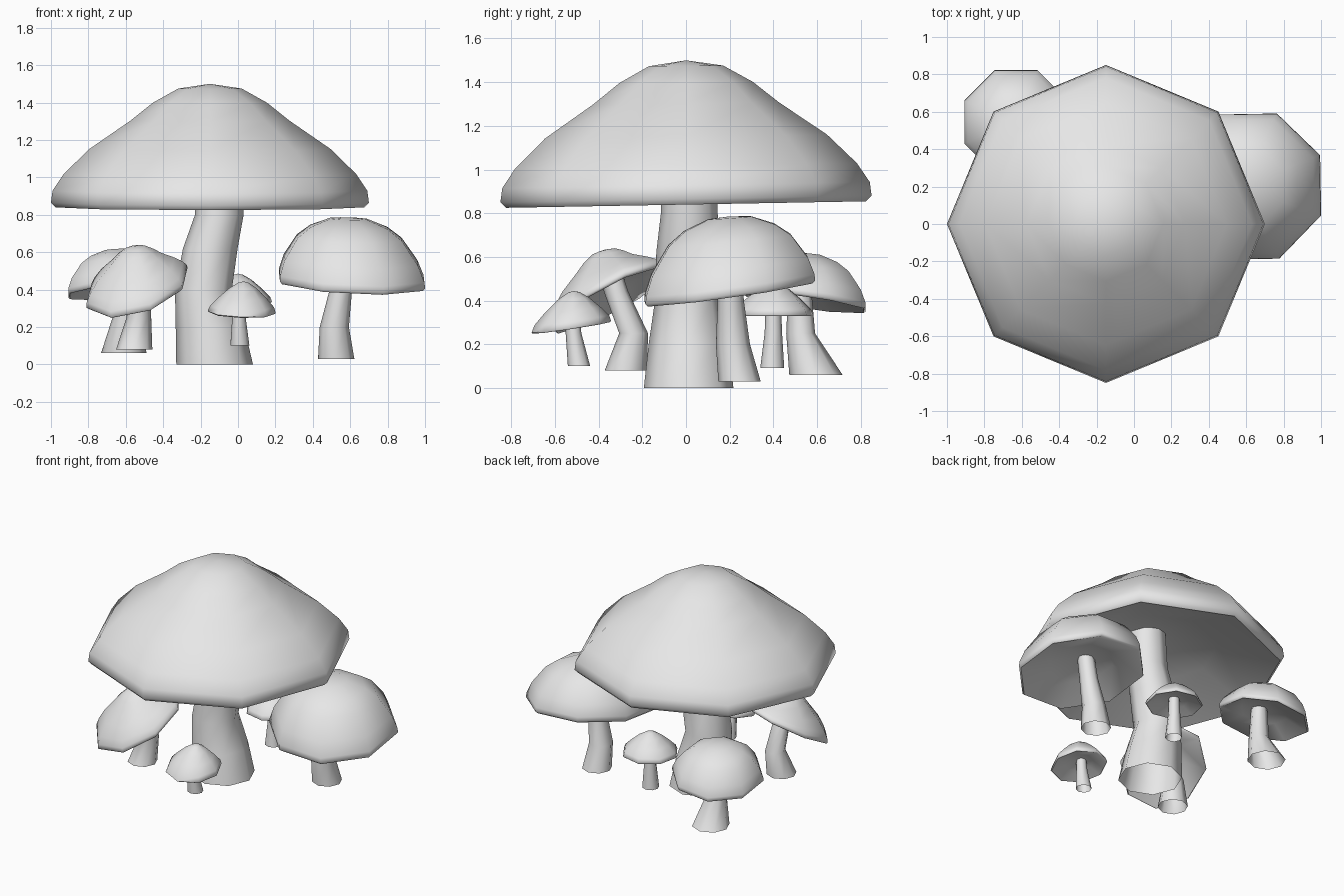
import bpy
import bmesh
from math import sin, cos, pi, radians
from mathutils import Vector

SIDES = 8

# Remove the default cube only
cube = bpy.data.objects.get("Cube")
if cube:
    bpy.data.objects.remove(cube, do_unlink=True)

# Single plain material
grey = bpy.data.materials.new("plain_grey")
grey.use_nodes = True
grey.diffuse_color = (0.8, 0.8, 0.8, 1)
grey.node_tree.nodes["Principled BSDF"].inputs["Base Color"].default_value = (0.8, 0.8, 0.8, 1)


def ring(centre, radius, turn=0.0):
    """Points of one polygon ring around a centre."""
    steps = [turn + 2 * pi * i / SIDES for i in range(SIDES)]
    return [Vector(centre) + Vector((radius * cos(a), radius * sin(a), 0)) for a in steps]


def skin(name, rings, closed):
    """Join rings with quads; when closed, weld the two pole rings to points."""
    bm = bmesh.new()
    loops = [[bm.verts.new(p) for p in r] for r in rings]
    for low, high in zip(loops, loops[1:]):
        for i in range(SIDES):
            j = (i + 1) % SIDES
            bm.faces.new((low[i], low[j], high[j], high[i]))
    if closed:
        bmesh.ops.remove_doubles(bm, verts=bm.verts, dist=0.0001)
        bmesh.ops.recalc_face_normals(bm, faces=bm.faces)
    mesh = bpy.data.meshes.new(name)
    bm.to_mesh(mesh)
    bm.free()
    mesh.materials.append(grey)
    obj = bpy.data.objects.new(name, mesh)
    bpy.context.collection.objects.link(obj)
    bpy.ops.object.select_all(action='DESELECT')
    obj.select_set(True)
    bpy.context.view_layer.objects.active = obj
    bpy.ops.object.shade_smooth_by_angle(angle=radians(65))
    return obj


# Cap profiles: (share of radius, share of height), rim to tip
WIDE = [(1, 0), (.99, .1), (.92, .24), (.76, .45), (.5, .69), (.36, .84), (.2, .96), (0, 1)]
DOME = [(1, 0), (.995, .09), (.92, .33), (.72, .68), (.53, .85), (.25, .98), (0, 1)]
BELL = [(1, 0), (.94, .18), (.7, .47), (.4, .78), (.15, .96), (0, 1)]
# Hollow underside: shares of radius, centre to lip
UNDER = [(0, .25), (.5, .14), (.97, -.03)]


def cap(name, profile, centre, radius, tip, slope=(0, 0), turn=0):
    """Cap shell with a sloping rim and its tip at a given point."""
    base, tip = Vector(centre), Vector(tip)
    height = tip.z - base.z
    rings = []
    for r, h in UNDER:
        rings.append((ring(base + Vector((0, 0, h * radius)), r * radius, radians(turn)), 1))
    for r, h in profile:
        rings.append((ring(base.lerp(tip, h), r * radius, radians(turn)), 1 - .5 * h))
    for points, share in rings:
        for p in points:
            p.z += share * (slope[0] * (p.x - base.x) + slope[1] * (p.y - base.y))
    skin(name, [points for points, share in rings], True)


def stem(name, path):
    """Bent open tube through (x, y, z, radius) stations."""
    skin(name, [ring(s[:3], s[3]) for s in path], False)


# Great central mushroom
cap("main_cap", WIDE, (-.15, 0, .865), .85, (-.15, 0, 1.5), (0, .018))
stem("main_stem", [(-.125, .012, 0, .205), (-.15, .012, .2, .183), (-.185, .01, .4, .152),
                   (-.148, .01, .62, .146), (-.1, .015, .8, .13), (-.09, .015, 1.12, .12)])

# Large mushroom on the left side
cap("left_cap", DOME, (.61, .2, .445), .42, (.59, .2, .785), (-.05, .14), 23.5)
stem("left_stem", [(.525, .245, .03, .097), (.515, .215, .2, .078),
                   (.55, .205, .4, .06), (.575, .2, .58, .055)])

# Tilted mushroom at the front right
cap("front_right_cap", WIDE, (-.54, -.35, .41), .28, (-.55, -.375, .64), (.26, .5), 15)
stem("front_right_stem", [(-.555, -.275, .08, .097), (-.53, -.24, .25, .066),
                          (-.53, -.32, .44, .056), (-.535, -.34, .52, .05)])

# Mushroom at the back right
cap("back_right_cap", DOME, (-.63, .545, .4), .3, (-.64, .545, .618), (.1, -.14), 22.5)
stem("back_right_stem", [(-.61, .595, .06, .122), (-.605, .525, .25, .066), (-.61, .52, .5, .05)])

# Two small mushrooms, front and back
cap("small_front_cap", BELL, (.02, -.525, .28), .182, (.03, -.515, .443), (-.03, .15))
stem("small_front_stem", [(.01, -.49, .1, .051), (.005, -.515, .25, .036), (.005, -.52, .34, .032)])
cap("small_back_cap", BELL, (0, .4, .335), .185, (0, .4, .485), (0, 0), 10)
stem("small_back_stem", [(0, .395, .09, .055), (0, .4, .25, .04), (0, .4, .39, .035)])
